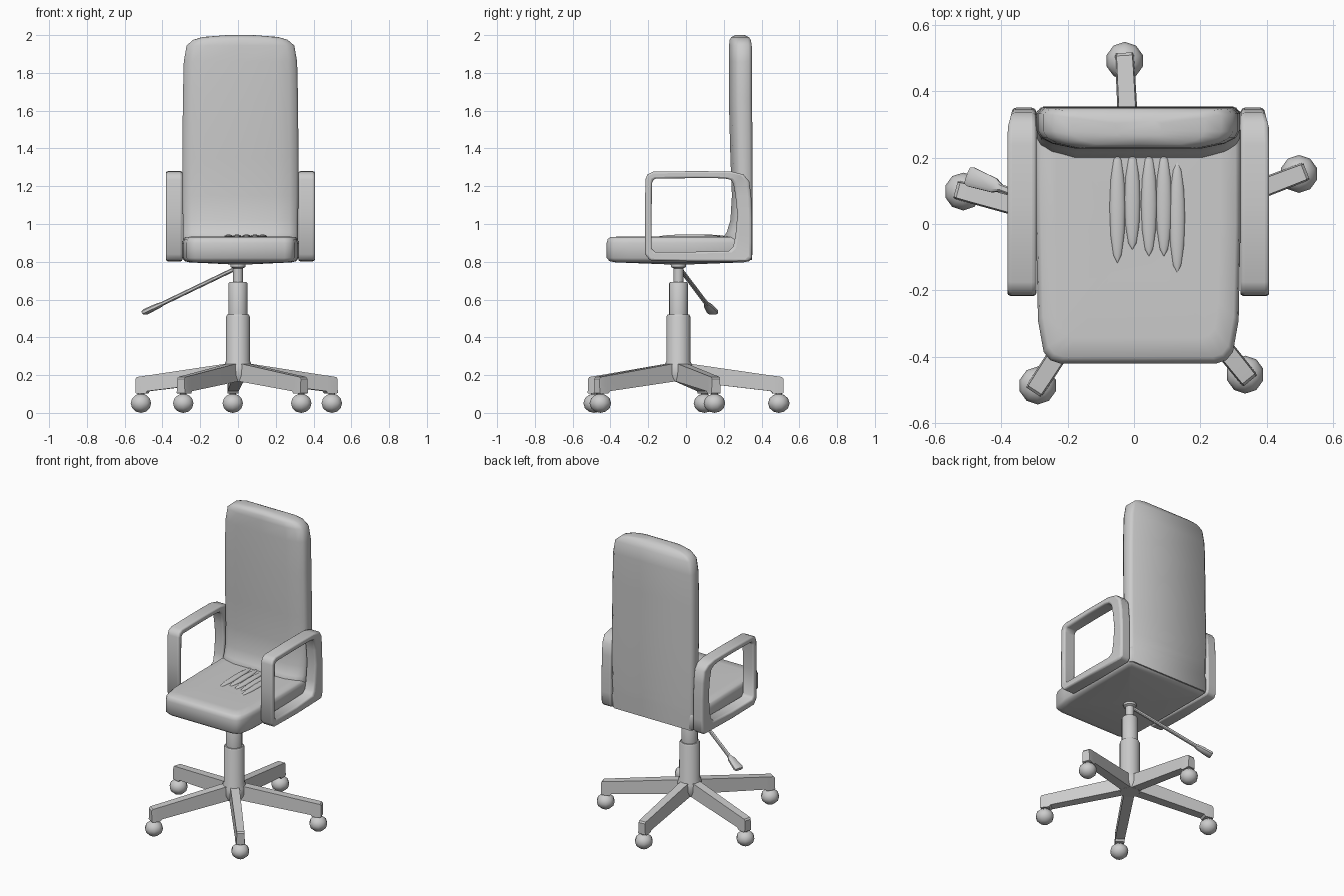
import bpy, bmesh, math
from mathutils import Vector

if "Cube" in bpy.data.objects:
    bpy.data.objects.remove(bpy.data.objects["Cube"])

CX = 0.013                 # centre line of the upholstery
HUB = Vector((0.0, -0.04, 0.0))


def loft(name, rings, closed=False, bevel=0.0, angle=40):
    """Skin a list of equal-length point rings; cap the ends or close the loop."""
    bm = bmesh.new()
    vs = [[bm.verts.new(p) for p in ring] for ring in rings]
    n = len(vs[0])
    pairs = list(zip(vs, vs[1:]))
    if closed:
        pairs.append((vs[-1], vs[0]))
    else:
        bm.faces.new(vs[0])
        bm.faces.new(vs[-1])
    for a, b in pairs:
        for i in range(n):
            j = (i + 1) % n
            bm.faces.new((a[i], a[j], b[j], b[i]))
    bmesh.ops.recalc_face_normals(bm, faces=bm.faces)
    me = bpy.data.meshes.new(name)
    bm.to_mesh(me)
    bm.free()
    ob = bpy.data.objects.new(name, me)
    bpy.context.collection.objects.link(ob)
    if bevel:
        m = ob.modifiers.new("round", 'BEVEL')
        m.width, m.segments, m.limit_method = bevel, 3, 'ANGLE'
        m.angle_limit = math.radians(50)
    smooth(ob, angle)
    return ob


def smooth(ob, angle):
    bpy.ops.object.select_all(action='DESELECT')
    ob.select_set(True)
    bpy.context.view_layer.objects.active = ob
    bpy.ops.object.shade_smooth_by_angle(angle=math.radians(angle))


def ball(name, loc, scale, seg, rings):
    bpy.ops.mesh.primitive_uv_sphere_add(segments=seg, ring_count=rings, radius=1, location=loc)
    ob = bpy.context.object
    ob.name = name
    ob.scale = scale
    smooth(ob, 80)
    return ob


def circle(r, z, n=16):
    return [HUB + Vector((r * math.cos(2 * math.pi * k / n), r * math.sin(2 * math.pi * k / n), z))
            for k in range(n)]


# Seat cushion: plan outline stacked upwards with rounded rims
half = [(0.235, -0.42), (0.265, -0.41), (0.285, -0.385), (0.302, -0.29),
        (0.308, 0.0), (0.308, 0.33), (0.295, 0.35)]
plan = half + [(-x, y) for x, y in reversed(half)]
levels = [(0.786, 0.15), (0.797, 0.88), (0.803, 0.96), (0.82, 1.0), (0.90, 1.0),
          (0.92, 0.985), (0.931, 0.95), (0.934, 0.8), (0.932, 0.3)]
loft("seat", [[(CX + x * s, -0.035 + (y + 0.035) * s, z) for x, y in plan] for z, s in levels], angle=60)

# Upholstery folds on the seat
for k, (x, y, length) in enumerate([(-0.05, 0.05, 0.17), (-0.005, 0.07, 0.15), (0.045, 0.06, 0.16),
                                    (0.09, 0.06, 0.16), (0.13, 0.02, 0.17)]):
    ball(f"seat_fold_{k}", (x, y, 0.931), (0.024, length, 0.014), 12, 8)

# Backrest: horizontal sections (z, half width, front y, back y)
sections = [(0.81, 0.300, 0.235, 0.35), (0.92, 0.305, 0.19, 0.353), (0.955, 0.305, 0.215, 0.353),
            (1.02, 0.305, 0.235, 0.353), (1.15, 0.307, 0.243, 0.353), (1.35, 0.307, 0.235, 0.352),
            (1.65, 0.305, 0.227, 0.35), (1.86, 0.300, 0.227, 0.35), (1.945, 0.285, 0.228, 0.348),
            (1.975, 0.250, 0.231, 0.343), (1.99, 0.20, 0.24, 0.332), (2.0, 0.07, 0.262, 0.31)]
rings = []
for z, w, f, b in sections:
    d = b - f
    side = [(0.62 * w, f), (0.85 * w, f + 0.12 * d), (0.96 * w, f + 0.26 * d),
            (w, f + 0.42 * d), (w, b - 0.14 * d), (w - 0.02, b)]
    ring = [(0, f)] + side + [(-x, y) for x, y in reversed(side)]
    rings.append([(CX + x, y, z) for x, y in ring])
loft("backrest", rings, angle=60)

# Armrest loops: outer and inner (y, z) outlines walked together
outer = [(-0.217, 0.84), (-0.217, 1.05), (-0.215, 1.235), (-0.205, 1.262), (-0.175, 1.277),
         (0.05, 1.28), (0.24, 1.278), (0.305, 1.262), (0.335, 1.225), (0.345, 1.15),
         (0.35, 1.03), (0.35, 0.90), (0.348, 0.82), (0.33, 0.803), (0.05, 0.802), (-0.19, 0.806)]
inner = [(-0.182, 0.87), (-0.182, 1.05), (-0.180, 1.215), (-0.176, 1.232), (-0.16, 1.24),
         (0.05, 1.243), (0.20, 1.242), (0.235, 1.235), (0.25, 1.215), (0.262, 1.15),
         (0.272, 1.05), (0.262, 0.94), (0.25, 0.88), (0.225, 0.857), (0.05, 0.853), (-0.165, 0.853)]
for name, sgn in (("left_armrest", -1), ("right_armrest", 1)):
    loop = []
    for (oy, oz), (iy, iz) in zip(outer, inner):
        a = CX + sgn * 0.307
        b = CX + sgn * (0.394 - 0.25 * max(0.0, oy - 0.30))
        loop.append([(a, oy, oz), (b, oy, oz), (b, iy, iz), (a, iy, iz)])
    loft(name, loop, closed=True, bevel=0.013, angle=60)

# Gas lift column with telescoping steps
loft("column", [circle(r, z) for r, z in
                [(0.06, 0.165), (0.075, 0.20), (0.075, 0.25), (0.063, 0.275), (0.063, 0.51), (0.058, 0.52),
                 (0.05, 0.52), (0.05, 0.685), (0.045, 0.692), (0.026, 0.692), (0.026, 0.765),
                 (0.04, 0.772), (0.042, 0.80)]])

# Five-spoke base with casters
for k in range(5):
    a = math.radians(93 - 72 * k)
    out, side = Vector((math.cos(a), math.sin(a), 0)), Vector((-math.sin(a), math.cos(a), 0))

    def bar(r, w, lo, hi):
        c = HUB + out * r
        up = Vector((0, 0, 1))
        return [c - side * w + up * lo, c + side * w + up * lo,
                c + side * w * 0.85 + up * hi, c - side * w * 0.85 + up * hi]

    loft(f"base_leg_{k}", [bar(0.02, 0.033, 0.17, 0.266), bar(0.49, 0.029, 0.115, 0.198),
                           bar(0.50, 0.029, 0.102, 0.197), bar(0.548, 0.028, 0.102, 0.19),
                           bar(0.556, 0.026, 0.106, 0.18)], angle=30)
    hub = HUB + out * 0.532
    ball(f"caster_{k}", hub + Vector((0, 0, 0.051)), (0.057, 0.057, 0.051), 10, 6)
    loft(f"caster_stem_{k}", [[hub + Vector((0.018 * math.cos(t), 0.018 * math.sin(t), z))
                               for t in [i * math.pi / 4 for i in range(8)]] for z in (0.08, 0.13)])

# Height lever: thin rod ending in a flat paddle
start, end = Vector((-0.005, -0.035, 0.768)), Vector((-0.50, 0.145, 0.53))
axis = (end - start).normalized()
flat = axis.cross(Vector((0, 0, 1))).normalized()
thick = axis.cross(flat)
rings = []
for t, w, h in [(0, 0.01, 0.01), (0.80, 0.011, 0.01), (0.84, 0.022, 0.013), (0.98, 0.03, 0.015), (1, 0.026, 0.01)]:
    c = start.lerp(end, t)
    rings.append([c + flat * (w * u) + thick * (h * v) for u, v in
                  [(1, .5), (.6, 1), (-.6, 1), (-1, .5), (-1, -.5), (-.6, -1), (.6, -1), (1, -.5)]])
loft("height_lever", rings)
